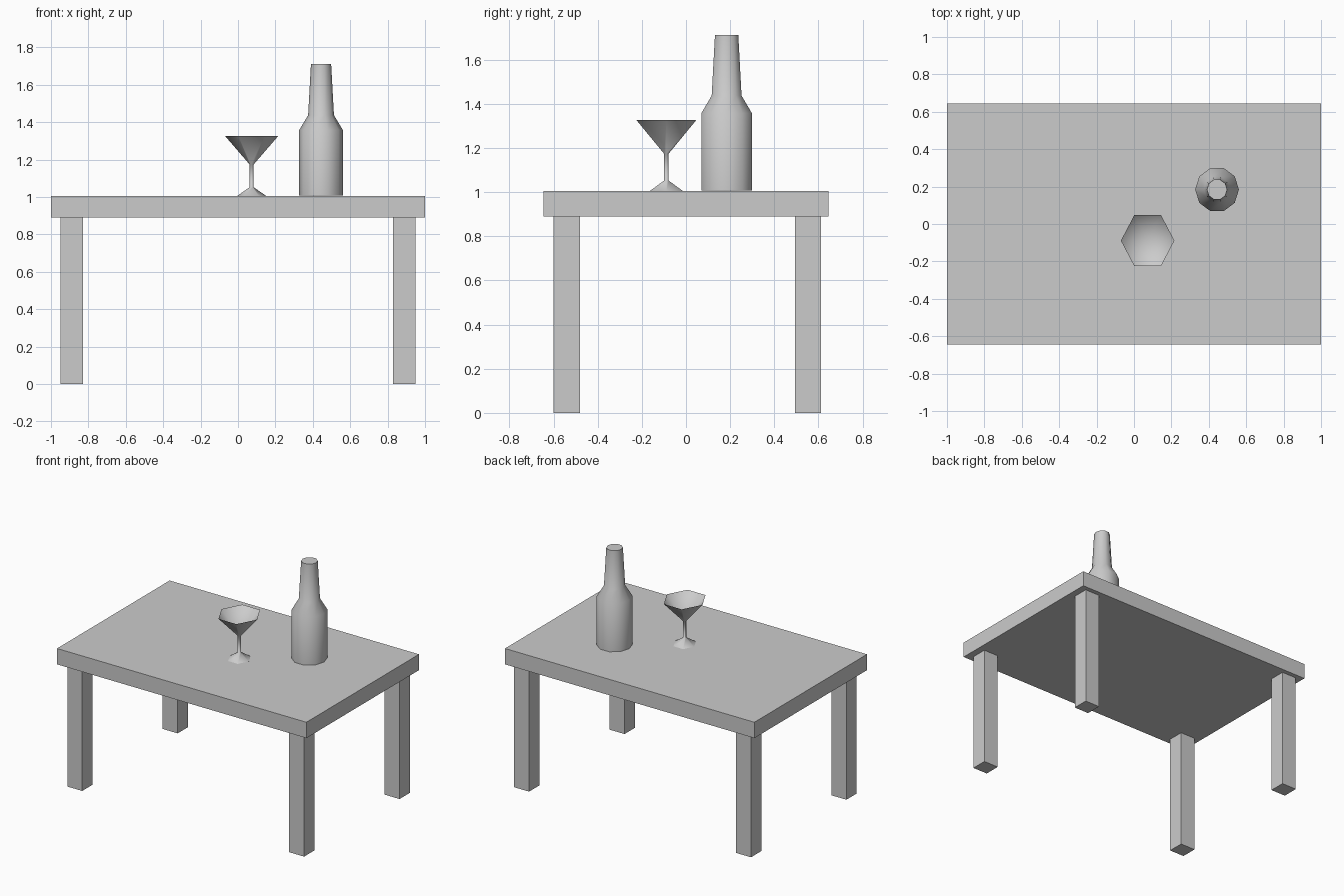
import bpy, bmesh
from math import cos, sin, tau, radians

if "Cube" in bpy.data.objects:
    bpy.data.objects.remove(bpy.data.objects["Cube"])


def finish(bm, name, smooth_angle=None):
    bmesh.ops.recalc_face_normals(bm, faces=bm.faces)
    mesh = bpy.data.meshes.new(name)
    bm.to_mesh(mesh)
    bm.free()
    if smooth_angle:
        mesh.shade_smooth()
        mesh.set_sharp_from_angle(angle=radians(smooth_angle))
    obj = bpy.data.objects.new(name, mesh)
    bpy.context.collection.objects.link(obj)
    return obj


def box(name, lo, hi):
    bm = bmesh.new()
    bmesh.ops.create_cube(bm, size=1)
    for v in bm.verts:
        v.co = [a + (b - a) * (c + 0.5) for a, b, c in zip(lo, hi, v.co)]
    return finish(bm, name)


def lathe(name, profile, sides, centre, stretch_y, smooth_angle):
    """Turn (radius, z) points into a closed low-poly solid; radius 0 is a pole."""
    bm = bmesh.new()
    rings = []
    for r, z in profile:
        n = sides if r > 0 else 1
        rings.append([bm.verts.new((centre[0] + r * cos(tau * i / sides),
                                    centre[1] + r * stretch_y * sin(tau * i / sides), z))
                      for i in range(n)])
    for a, b in zip(rings, rings[1:]):
        for i in range(sides):
            j = (i + 1) % sides
            quad = [a[i % len(a)], a[j % len(a)], b[j % len(b)], b[i % len(b)]]
            bm.faces.new(list(dict.fromkeys(quad)))
    return finish(bm, name, smooth_angle)


# Table
box("table_top", (-1, -0.645, 0.89), (1, 0.645, 1.005))
for side, x in (("left", -0.89), ("right", 0.89)):
    for end, y in (("front", -0.54), ("back", 0.553)):
        box(f"{end}_{side}_leg", (x - 0.06, y - 0.059, 0), (x + 0.06, y + 0.059, 0.89))

# Bottle
lathe("bottle", [(0, 1.007), (0.117, 1.007), (0.117, 1.357), (0.069, 1.437),
                 (0.054, 1.711), (0, 1.711)], 10, (0.444, 0.184), 1.03, 40)

# Stemmed glass: foot, stem, and a thin open cup
lathe("stemmed_glass", [(0, 1.006), (0.077, 1.006), (0.011, 1.052), (0.011, 1.174),
                        (0.143, 1.327), (0, 1.176)], 6, (0.073, -0.089), 1.1, 62)
